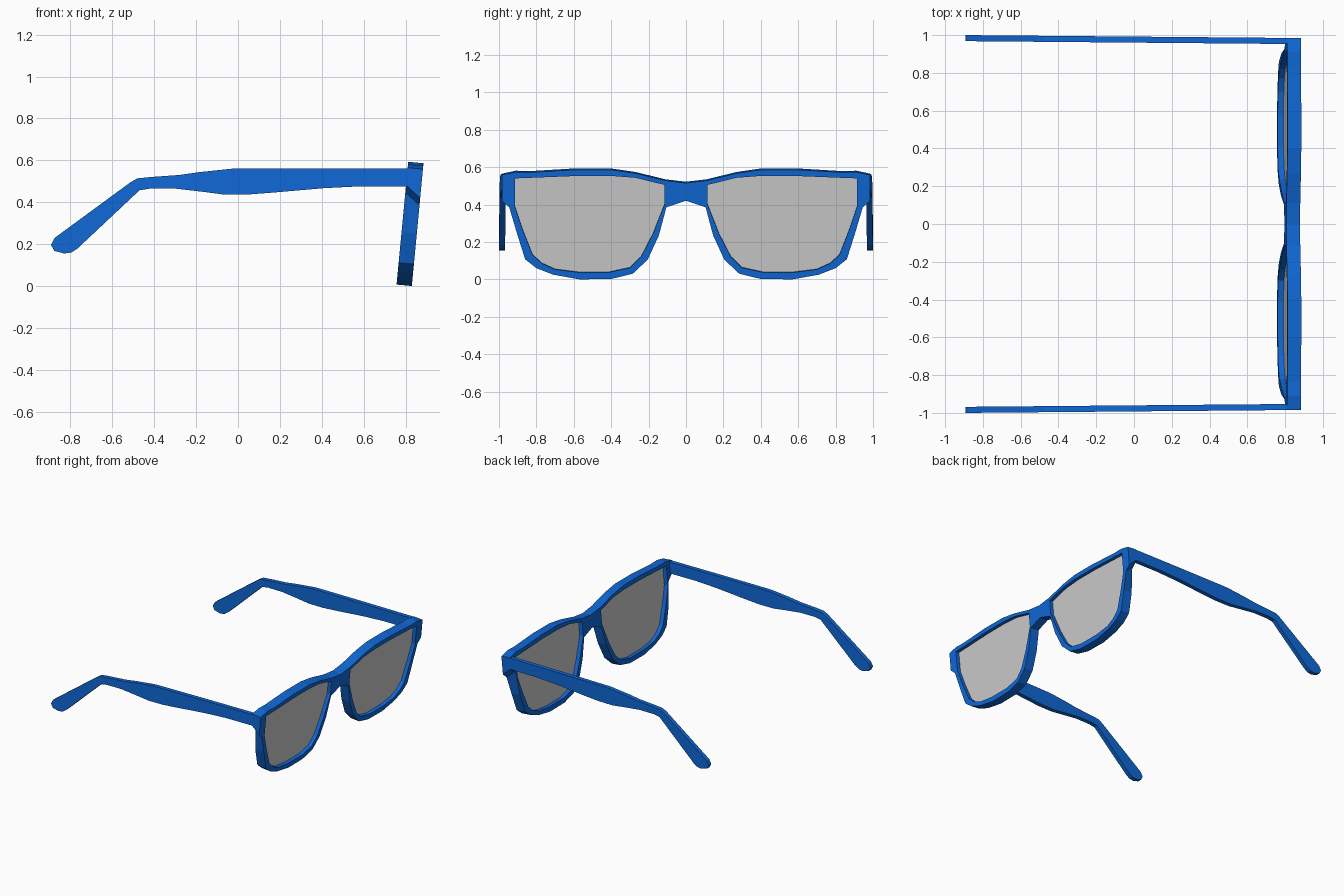
import bpy, bmesh

if "Cube" in bpy.data.objects:
    bpy.data.objects.remove(bpy.data.objects["Cube"])

DEPTH, TILT = 0.073, 0.095

blue = bpy.data.materials.new("blue_plastic")
blue.diffuse_color = (0.005, 0.14, 0.68, 1)
blue.use_nodes = True
blue.node_tree.nodes["Principled BSDF"].inputs["Base Color"].default_value = blue.diffuse_color


def tilted(p, d):
    """Point (y, z) on the leaning front plane, pushed back by d."""
    y, z = p
    return (0.83 + TILT * z - d, y, z + TILT * d)


def finish(name, bm, material=None):
    """Turn a half model into an object mirrored across y = 0."""
    bmesh.ops.recalc_face_normals(bm, faces=bm.faces)
    mesh = bpy.data.meshes.new(name)
    bm.to_mesh(mesh)
    bm.free()
    ob = bpy.data.objects.new(name, mesh)
    bpy.context.collection.objects.link(ob)
    if material:
        mesh.materials.append(material)
    mirror = ob.modifiers.new("mirror", 'MIRROR')
    mirror.use_axis = (False, True, False)
    mirror.merge_threshold = 0.0005
    return ob


def prism(bm, loop_a, loop_b):
    """Closed solid between two matching loops of points."""
    a = [bm.verts.new(p) for p in loop_a]
    b = [bm.verts.new(p) for p in loop_b]
    bm.faces.new(a)
    bm.faces.new(b[::-1])
    for i in range(len(a)):
        bm.faces.new((a[i - 1], a[i], b[i], b[i - 1]))


# Rim as (outer y, outer z, inner y, inner z), from nose top round to nose bottom
rim = [
    (.11, .528, .115, .505), (.27, .567, .27, .543), (.40, .586, .40, .553),
    (.60, .586, .58, .553), (.83, .572, .83, .543), (.91, .574, .88, .541),
    (.985, .558, .915, .54), (.985, .42, .915, .41), (.945, .385, .915, .39),
    (.905, .25, .875, .27), (.86, .107, .82, .13), (.80, .06, .77, .085),
    (.71, .025, .70, .053), (.57, 0, .58, .038), (.40, .002, .41, .038),
    (.285, .03, .30, .062), (.205, .105, .24, .12), (.145, .235, .178, .24),
    (.105, .385, .115, .40)]
outer = [r[:2] for r in rim]
inner = [r[2:] for r in rim]
outer_back = list(outer)
outer_back[7], outer_back[8] = (.985, .475), (.93, .44)   # sloped hinge underside

# Front frame: rim ring plus half of the bridge
bm = bmesh.new()
of = [bm.verts.new(tilted(p, 0)) for p in outer]
ob_ = [bm.verts.new(tilted(p, DEPTH)) for p in outer_back]
nf = [bm.verts.new(tilted(p, 0)) for p in inner]
nb = [bm.verts.new(tilted(p, DEPTH)) for p in inner]
n = len(rim)
for i in range(n):
    j = (i + 1) % n
    bm.faces.new((of[i], of[j], nf[j], nf[i]))
    bm.faces.new((ob_[i], ob_[j], nb[j], nb[i]))
    bm.faces.new((nf[i], nf[j], nb[j], nb[i]))
    if j:
        bm.faces.new((of[i], of[j], ob_[j], ob_[i]))
tf, tb = [bm.verts.new(tilted((0, .515), d)) for d in (0, DEPTH)]
uf, ub = [bm.verts.new(tilted((0, .42), d)) for d in (0, DEPTH)]
bm.faces.new((tf, uf, of[-1], of[0]))
bm.faces.new((tb, ub, ob_[-1], ob_[0]))
bm.faces.new((tf, tb, ob_[0], of[0]))
bm.faces.new((uf, ub, ob_[-1], of[-1]))
finish("front_frame", bm, blue)

# Lenses set mid-depth in the rims
bm = bmesh.new()
prism(bm, [tilted(p, .028) for p in inner], [tilted(p, .042) for p in inner])
finish("lenses", bm)

# Temple arms: side profile (x, z), splaying slightly outward to the rear
arm = [
    (.812, .562), (.40, .562), (-.03, .56), (-.19, .543), (-.28, .53), (-.42, .52),
    (-.48, .514), (-.515, .494), (-.875, .23), (-.893, .197), (-.878, .168),
    (-.83, .155), (-.795, .16), (-.765, .18), (-.47, .457), (-.42, .465),
    (-.30, .465), (-.17, .45), (-.07, .437), (.05, .437), (.18, .447),
    (.41, .467), (.585, .476), (.812, .476)]


def arm_side(inset):
    return [(x, .985 + .015 * (.81 - x) / 1.7 - inset, z) for x, z in arm]


bm = bmesh.new()
prism(bm, arm_side(0), arm_side(.032))
finish("temple_arms", bm, blue)
